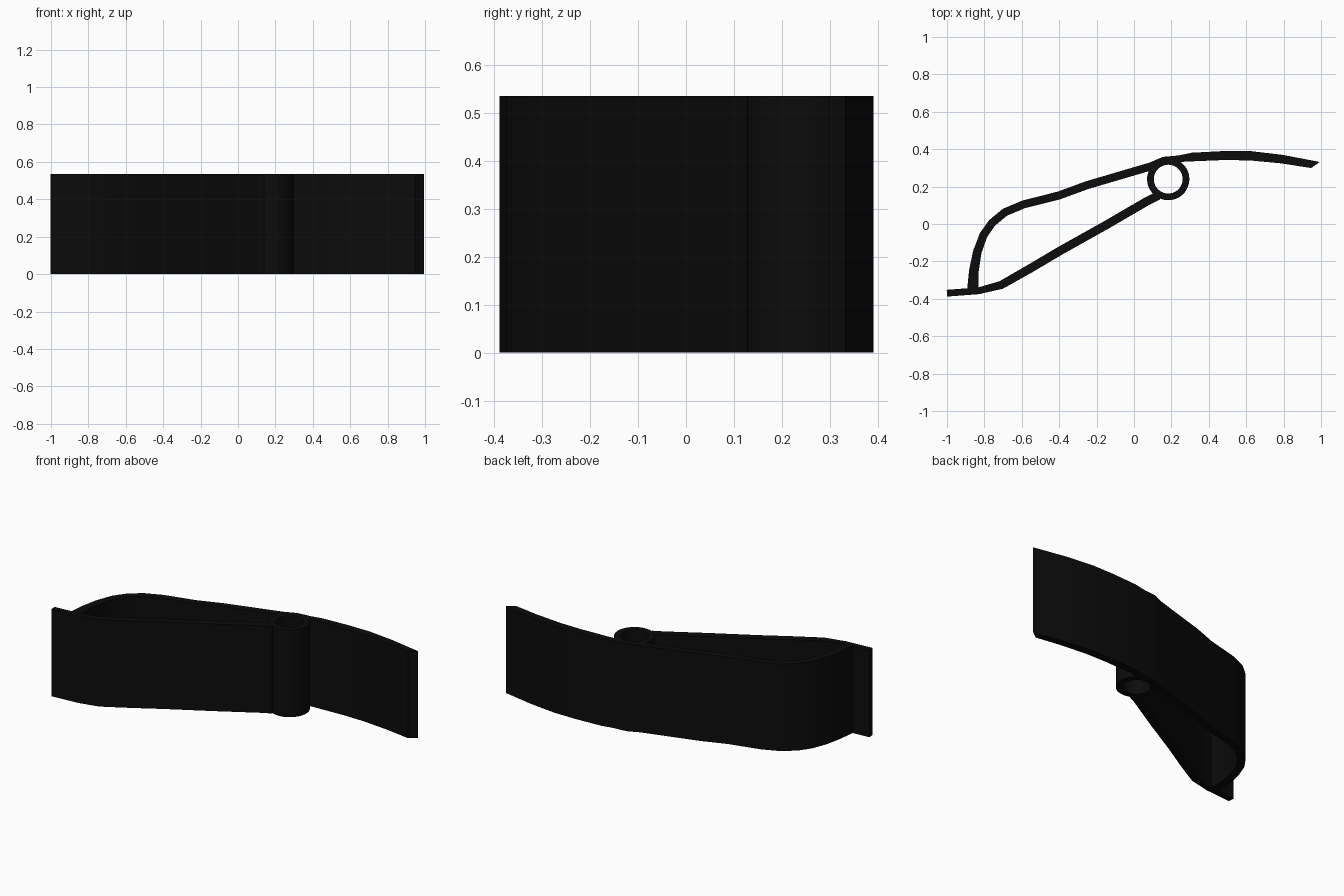
import bpy, bmesh, math
from mathutils import Vector

HEIGHT = 0.535

if "Cube" in bpy.data.objects:
    bpy.data.objects.remove(bpy.data.objects["Cube"], do_unlink=True)

black = bpy.data.materials.new("black plastic")
black.use_nodes = True
black.diffuse_color = (0.0035, 0.0035, 0.0035, 1)
black.node_tree.nodes["Principled BSDF"].inputs["Base Color"].default_value = black.diffuse_color


def extrude_strip(name, left, right, closed=False):
    """Solid wall between two plan outlines, raised to the full height."""
    bm = bmesh.new()
    rings = [[bm.verts.new((p.x, p.y, z)) for p, z in ((l, 0), (r, 0), (r, HEIGHT), (l, HEIGHT))]
             for l, r in zip(left, right)]
    pairs = list(zip(rings, rings[1:]))
    if closed:
        pairs.append((rings[-1], rings[0]))
    else:
        bm.faces.new(rings[0])
        bm.faces.new(rings[-1][::-1])
    for a, b in pairs:
        for i in range(4):
            j = (i + 1) % 4
            bm.faces.new((a[i], b[i], b[j], a[j]))
    bmesh.ops.recalc_face_normals(bm, faces=bm.faces)
    mesh = bpy.data.meshes.new(name)
    bm.to_mesh(mesh)
    bm.free()
    mesh.materials.append(black)
    obj = bpy.data.objects.new(name, mesh)
    bpy.context.collection.objects.link(obj)
    bpy.ops.object.select_all(action='DESELECT')
    obj.select_set(True)
    bpy.context.view_layer.objects.active = obj
    bpy.ops.object.shade_smooth_by_angle(angle=math.radians(30))
    return obj


def ribbon(name, path, bevel=0.0):
    """Strip along a path of (x, y, thickness); bevel slants the far end."""
    pts = [Vector(p[:2]) for p in path]
    left, right = [], []
    for i, p in enumerate(pts):
        d = (pts[min(i + 1, len(pts) - 1)] - pts[max(i - 1, 0)]).normalized()
        n = Vector((-d.y, d.x)) * path[i][2] / 2
        left.append(p + n)
        right.append(p - n)
    right[-1] -= d * bevel
    return extrude_strip(name, left, right)


# Upper arm: curved heel, long back and free handle tip
ribbon("upper_arm", [
    (-0.862, -0.36, 0.062), (-0.856, -0.25, 0.052), (-0.838, -0.15, 0.046),
    (-0.805, -0.06, 0.044), (-0.76, 0.005, 0.043), (-0.69, 0.063, 0.043),
    (-0.59, 0.105, 0.043), (-0.40, 0.153, 0.043), (-0.25, 0.208, 0.043),
    (0.09, 0.308, 0.043), (0.16, 0.338, 0.043), (0.24, 0.349, 0.035),
    (0.31, 0.358, 0.046), (0.48, 0.366, 0.048), (0.62, 0.365, 0.050),
    (0.79, 0.347, 0.046), (0.99, 0.312, 0.040)], bevel=0.04)

# Lower arm: straight jaw with a short flat lip
ribbon("lower_arm", [
    (-1.0, -0.37, 0.036), (-0.83, -0.357, 0.036), (-0.71, -0.326, 0.044),
    (-0.55, -0.235, 0.046), (-0.40, -0.146, 0.046), (-0.15, -0.006, 0.046),
    (0.07, 0.122, 0.046), (0.13, 0.152, 0.046)])

# Hinge tube
centre = Vector((0.183, 0.24))
turns = [math.tau * i / 48 for i in range(48)]
circle = lambda r: [centre + r * Vector((math.cos(a), math.sin(a))) for a in turns]
extrude_strip("hinge_tube", circle(0.113), circle(0.077), closed=True)
